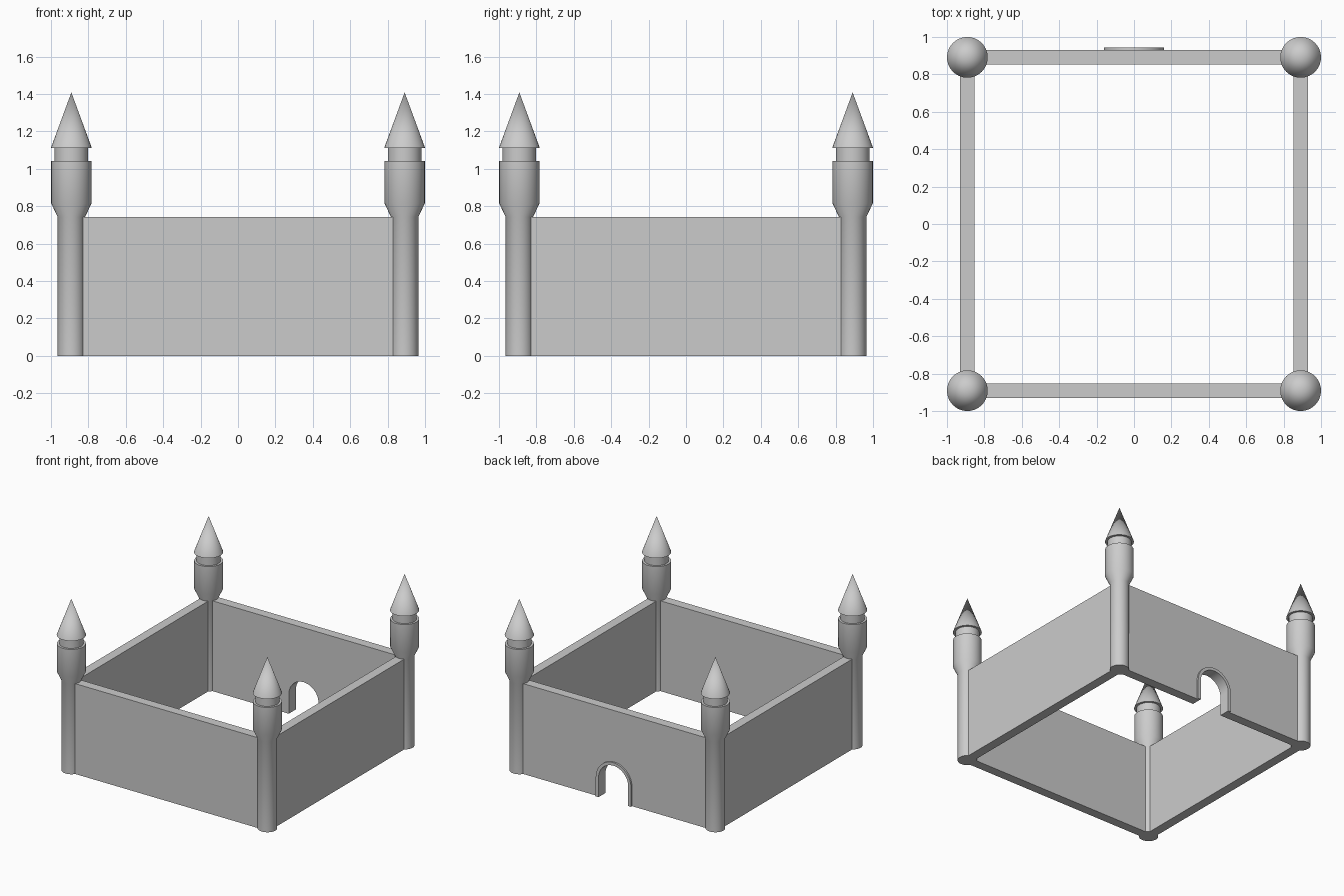
import bpy, bmesh
from math import sin, cos, pi, radians

if "Cube" in bpy.data.objects:
    bpy.data.objects.remove(bpy.data.objects["Cube"])

C = 0.891          # tower centre / wall centreline offset
T = 0.077          # wall thickness
H = 0.742          # wall height
SIDES = 32


def finish(bm, name):
    bmesh.ops.recalc_face_normals(bm, faces=bm.faces)
    me = bpy.data.meshes.new(name)
    bm.to_mesh(me)
    bm.free()
    ob = bpy.data.objects.new(name, me)
    bpy.context.collection.objects.link(ob)
    return ob


def smooth(ob):
    bpy.ops.object.select_all(action='DESELECT')
    ob.select_set(True)
    bpy.context.view_layer.objects.active = ob
    bpy.ops.object.shade_smooth_by_angle(angle=radians(30))


def lathe(name, profile, loc):
    bm = bmesh.new()
    vs = [bm.verts.new((r, 0, z)) for r, z in profile]
    es = [bm.edges.new(p) for p in zip(vs, vs[1:])]
    bmesh.ops.spin(bm, geom=vs + es, cent=(0, 0, 0), axis=(0, 0, 1),
                   angle=2 * pi, steps=SIDES, use_duplicate=False)
    bmesh.ops.remove_doubles(bm, verts=bm.verts, dist=1e-5)
    ob = finish(bm, name)
    ob.location = loc
    smooth(ob)
    return ob


def extrude_outline(name, outline, y0, y1):
    # outline is in x, z and is pushed from y0 to y1
    bm = bmesh.new()
    f = bm.faces.new([bm.verts.new((x, y0, z)) for x, z in outline])
    ext = bmesh.ops.extrude_face_region(bm, geom=[f])
    vs = [g for g in ext['geom'] if isinstance(g, bmesh.types.BMVert)]
    bmesh.ops.translate(bm, verts=vs, vec=(0, y1 - y0, 0))
    ob = finish(bm, name)
    smooth(ob)
    return ob


def arch(r, spring, n=24):
    # left foot, over the round head, to right foot
    head = [(-r * cos(pi * i / n), spring + r * sin(pi * i / n)) for i in range(n + 1)]
    return [(-r, 0)] + head + [(r, 0)]


# corner towers: shaft, flared turret, neck and pointed roof
tower = [(0, 0), (0.073, 0), (0.073, H), (0.108, 0.815), (0.108, 1.042),
         (0.09, 1.042), (0.09, 1.112), (0.109, 1.112), (0, 1.408)]
for sx, nx in ((-1, "left"), (1, "right")):
    for sy, ny in ((-1, "front"), (1, "back")):
        lathe(f"tower_{ny}_{nx}", tower, (sx * C, sy * C, 0))

# plain walls
plain = [(-C, 0), (C, 0), (C, H), (-C, H)]
for name, turn in (("wall_front", 0), ("wall_right", 90), ("wall_left", -90)):
    wall = extrude_outline(name, plain, -C - T / 2, -C + T / 2)
    wall.rotation_euler.z = radians(turn)

# back wall with arched gateway, and the raised trim around it
SPRING, R_IN, R_OUT = 0.16, 0.135, 0.16
opening = arch(R_IN, SPRING)
back = [(-C, 0)] + opening + [(C, 0), (C, H), (-C, H)]
extrude_outline("wall_back", back, C - T / 2, C + T / 2)
trim = arch(R_OUT, SPRING) + opening[::-1]
extrude_outline("gate_trim", trim, C + T / 2 - 0.01, C + T / 2 + 0.014)
